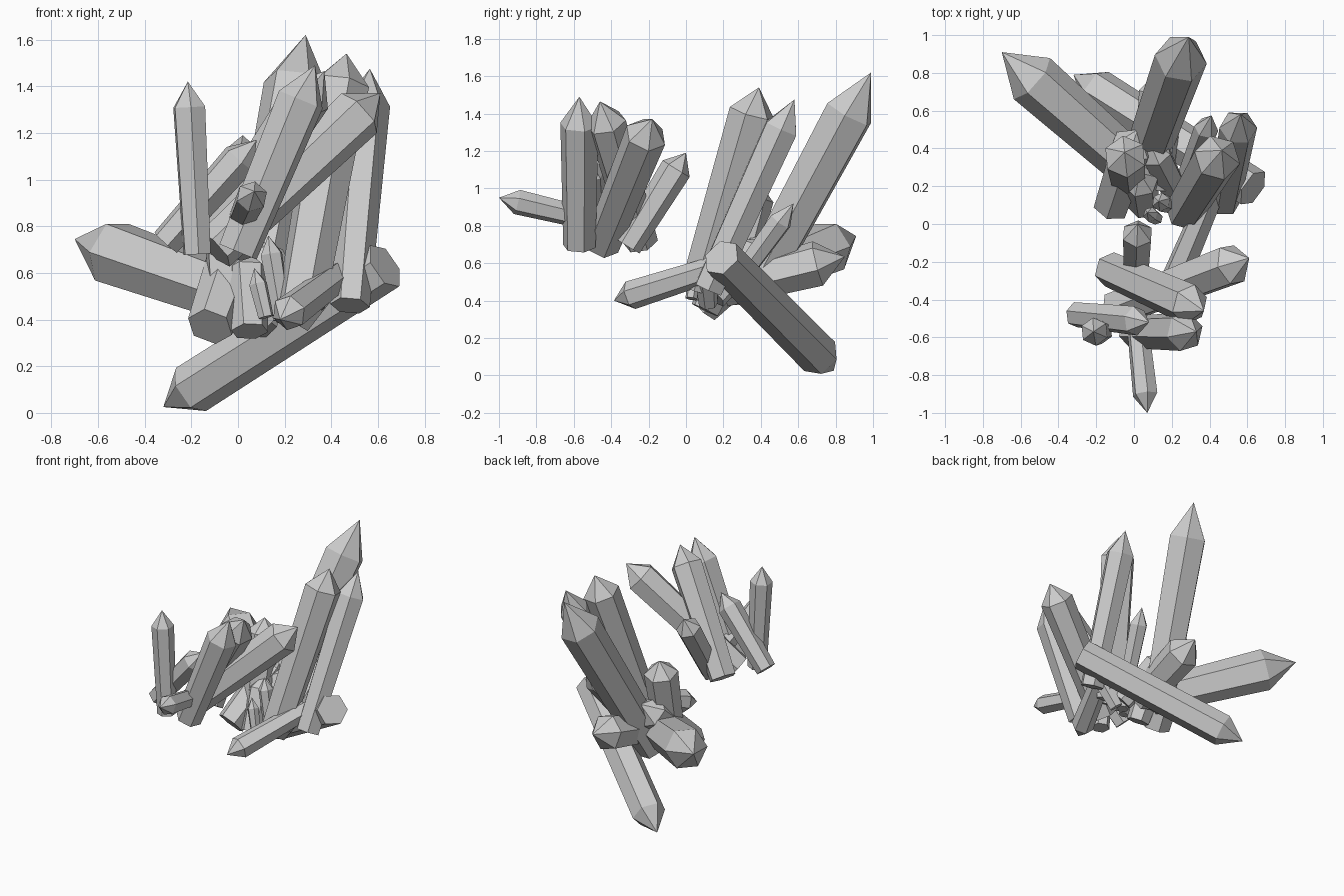
import bpy, bmesh, math
from mathutils import Vector

if "Cube" in bpy.data.objects:
    bpy.data.objects.remove(bpy.data.objects["Cube"])


def crystal(name, base, tip, radius, point, roll=0.0, taper=0.85):
    """Six-sided prism widening slightly to a shoulder, closed by a pyramid point."""
    base, tip = Vector(base), Vector(tip)
    axis = tip - base
    length = axis.length
    bm = bmesh.new()
    rings = []
    for z, r in ((0.0, radius * taper), (length - point, radius)):
        rings.append([bm.verts.new((r * math.cos(roll + i * math.pi / 3),
                                    r * math.sin(roll + i * math.pi / 3), z))
                      for i in range(6)])
    low, high = rings
    apex = bm.verts.new((0, 0, length))
    bm.faces.new(low[::-1])
    for i in range(6):
        j = (i + 1) % 6
        bm.faces.new((low[i], low[j], high[j], high[i]))
        bm.faces.new((high[i], high[j], apex))
    mesh = bpy.data.meshes.new(name)
    bm.to_mesh(mesh)
    bm.free()
    obj = bpy.data.objects.new(name, mesh)
    obj.rotation_mode = 'QUATERNION'
    obj.rotation_quaternion = axis.to_track_quat('Z', 'Y')
    obj.location = base
    bpy.context.collection.objects.link(obj)


# Raised front cluster
crystal("front_upright", (-.175, -.57, .68), (-.215, -.57, 1.42), .075, .11, .1)
crystal("front_tall", (0, -.57, .69), (.33, -.57, 1.49), .105, .16, .8)
crystal("front_right_lean", (-.10, -.45, .70), (.61, -.18, 1.37), .115, .13, .4)
crystal("front_middle", (-.13, -.24, .71), (.37, -.46, 1.465), .11, .14, .2)
crystal("front_back_lean", (.01, -.31, .69), (.02, 0, 1.19), .085, .10, .5)
crystal("front_spike", (.01, -.45, .82), (.07, -1, .95), .068, .10, .3)
crystal("front_left_lean", (-.31, -.48, .73), (.08, -.52, 1.17), .08, .11, .3)

# Large back cluster
crystal("back_tallest", (.05, .32, .38), (.29, .99, 1.62), .14, .25, .2)
crystal("back_left_lean", (.05, .25, .48), (-.70, .91, .745), .145, .22, .0)
crystal("back_fallen", (.63, .19, .63), (-.32, .79, .025), .113, .16, .15, .95)
crystal("back_forward_spike", (.42, .18, .58), (.18, -.385, .40), .078, .10, .3)
crystal("back_right_tall", (.27, .07, .46), (.465, .39, 1.54), .125, .14, .3)
crystal("back_far_right", (.48, .12, .46), (.565, .58, 1.475), .10, .17, .2)
crystal("back_short_left", (-.12, .09, .37), (.02, .50, .76), .118, .12, .5)
crystal("back_upright", (-.03, .22, .40), (-.05, .38, 1.05), .115, .10, .5)
crystal("back_low_spike", (.10, .20, .47), (.16, .85, .635), .125, .15, .3)

# Small crystals filling the root of the back cluster
crystal("small_back_right", (.29, .27, .50), (.41, .575, .92), .065, .12, .2)
crystal("small_center", (.23, .15, .42), (.08, .44, .74), .085, .11, .4)
crystal("small_root", (.05, .10, .35), (.03, .27, .70), .095, .10, .1)
crystal("small_front_sliver", (.12, .03, .41), (.07, .06, .62), .04, .07, .3)
crystal("small_middle_sliver", (.19, .10, .40), (.13, .12, .76), .05, .08, .2)
crystal("small_low_right", (.26, .12, .38), (.40, .10, .58), .06, .08, .3)
